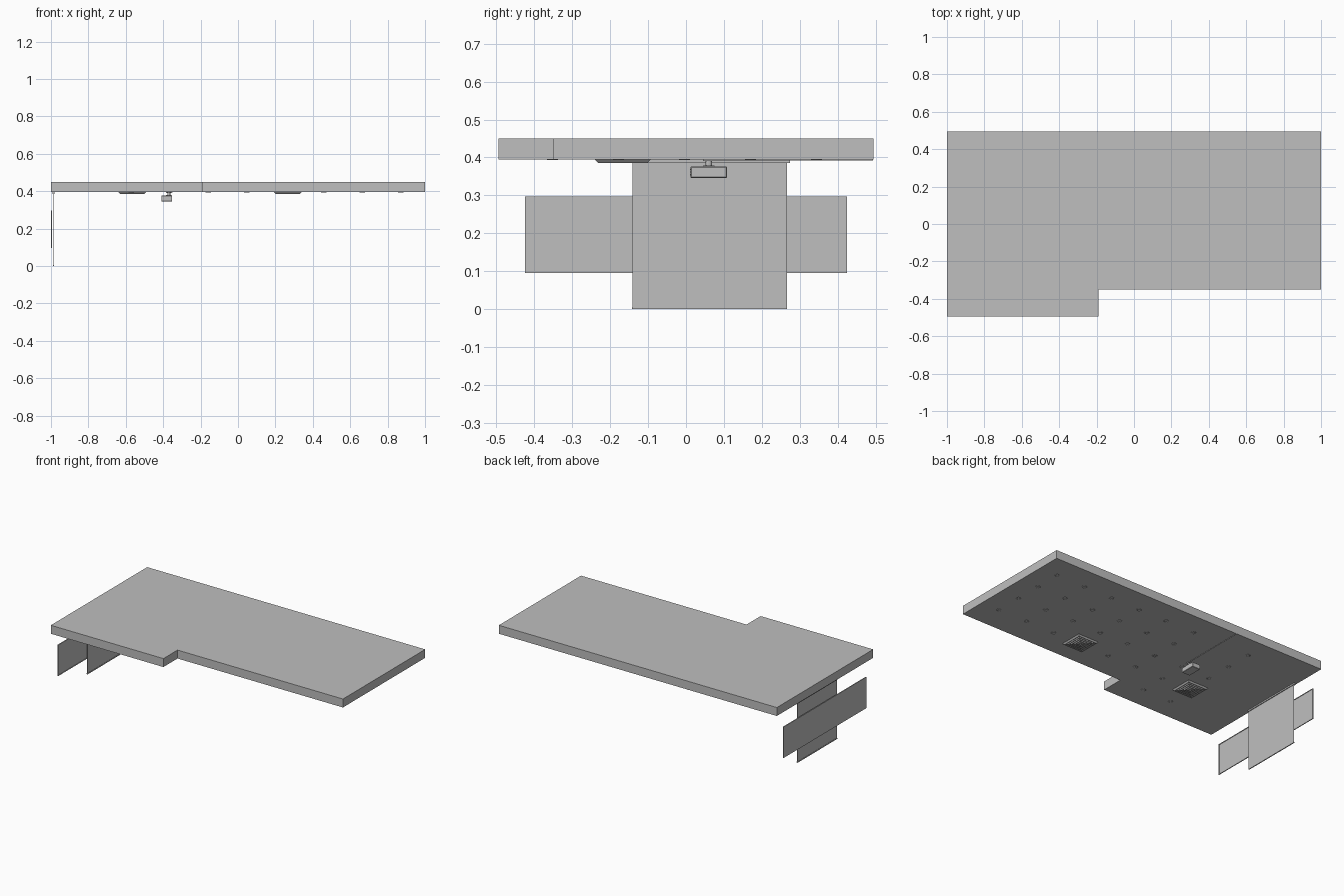
import bpy
import bmesh
import math

cube = bpy.data.objects.get("Cube")
if cube:
    bpy.data.objects.remove(cube, do_unlink=True)

grey = bpy.data.materials.new("plain grey")
grey.use_nodes = True
grey.diffuse_color = (0.52, 0.52, 0.52, 1)
grey.node_tree.nodes["Principled BSDF"].inputs["Base Color"].default_value = grey.diffuse_color

CEILING_Z = 0.395


def finish(name, bm):
    mesh = bpy.data.meshes.new(name)
    bmesh.ops.recalc_face_normals(bm, faces=bm.faces)
    bm.to_mesh(mesh)
    bm.free()
    mesh.materials.append(grey)
    obj = bpy.data.objects.new(name, mesh)
    bpy.context.collection.objects.link(obj)
    return obj


def add_box(bm, x, y, z):
    """Box from three (low, high) ranges."""
    verts = bmesh.ops.create_cube(bm, size=1)["verts"]
    for v in verts:
        for i, (lo, hi) in enumerate((x, y, z)):
            v.co[i] = lo if v.co[i] < 0 else hi


def box(name, x, y, z):
    bm = bmesh.new()
    add_box(bm, x, y, z)
    return finish(name, bm)


def lathe(bm, centre, profile, sides, turn=0.0):
    """Closed ring of (radius, height) points around a vertical axis."""
    rings = []
    for i in range(sides):
        a = math.tau * i / sides + turn
        rings.append([bm.verts.new((centre[0] + r * math.cos(a),
                                    centre[1] + r * math.sin(a), z)) for r, z in profile])
    n = len(profile)
    for i in range(sides):
        a, b = rings[i], rings[(i + 1) % sides]
        for j in range(n):
            k = (j + 1) % n
            bm.faces.new((a[j], a[k], b[k], b[j]))


# Ceiling slab with a stepped front edge
bm = bmesh.new()
outline = [(-1, -0.495), (-0.19, -0.495), (-0.19, -0.35), (1, -0.35), (1, 0.495), (-1, 0.495)]
slab = bm.faces.new([bm.verts.new((x, y, CEILING_Z)) for x, y in outline])
extruded = bmesh.ops.extrude_face_region(bm, geom=[slab])["geom"]
bmesh.ops.translate(bm, vec=(0, 0, 0.055),
                    verts=[g for g in extruded if isinstance(g, bmesh.types.BMVert)])
finish("ceiling_slab", bm)

# Downlights on a regular grid, leaving gaps for vents and projector
columns = [0.87 - 0.206 * i for i in range(8)]
rows = [0.344 - 0.174 * j for j in range(5)]
bm = bmesh.new()
for i, x in enumerate(columns):
    for j, y in enumerate(rows):
        vent_here = j == 3 and i in (3, 7)
        projector_here = i == 6 and j < 2
        outside = j == 4 and i < 6
        if vent_here or projector_here or outside:
            continue
        z = CEILING_Z
        lathe(bm, (x, y), [(0.010, z), (0.010, z - 0.002), (0.014, z - 0.002), (0.015, z)], 16)
finish("downlights", bm)

# Square air vents made of nested sloping louvres
for name, x in (("left_vent", 0.265), ("right_vent", -0.565)):
    bm = bmesh.new()
    y, z = -0.167, CEILING_Z
    for k in range(5):
        r = (0.074 - 0.014 * k) * math.sqrt(2)
        lathe(bm, (x, y), [(r, z), (r - 0.012, z - 0.009),
                           (r - 0.015, z - 0.009), (r - 0.004, z)], 4, math.pi / 4)
    add_box(bm, (x - 0.012, x + 0.012), (y - 0.012, y + 0.012), (z - 0.008, z))
    finish(name, bm)

# Projector hanging from a short stem, with a cable run to the back
body = box("projector_body", (-0.41, -0.352), (0.012, 0.108), (0.346, 0.376))
bevel = body.modifiers.new("soft edges", "BEVEL")
bevel.width = 0.002
bm = bmesh.new()
for k in range(3):
    z = 0.353 + 0.007 * k
    add_box(bm, (-0.404, -0.375), (0.010, 0.0125), (z, z + 0.003))
finish("projector_grille", bm)
bm = bmesh.new()
lathe(bm, (-0.37, 0.06), [(0.004, 0.374), (0.008, 0.374), (0.008, CEILING_Z), (0.004, CEILING_Z)], 12)
add_box(bm, (-0.385, -0.355), (0.045, 0.075), (0.391, CEILING_Z))
add_box(bm, (-0.385, -0.355), (0.045, 0.075), (0.376, 0.379))
finish("projector_mount", bm)
box("projector_cable", (-0.361, -0.358), (0.07, 0.494), (0.392, CEILING_Z))

# Pull-down screen: case, sheet and weighted bottom bar
box("screen_case", (-0.992, -0.980), (-0.14, 0.274), (0.386, CEILING_Z))
box("screen_sheet", (-0.987, -0.985), (-0.141, 0.266), (0.004, 0.388))
box("screen_bottom_bar", (-0.989, -0.983), (-0.142, 0.267), (0, 0.006))

# Wall board with a raised rim behind the screen
bx, by, bz = 0.0045, 0.425, (0.095, 0.297)
box("board_panel", (-1, -0.997), (-by, by), bz)
bm = bmesh.new()
rim = (-0.998, -1 + bx + 0.001)
for s in (-1, 1):
    add_box(bm, rim, sorted((s * by, s * (by - 0.005))), bz)
add_box(bm, rim, (-by, by), (bz[0], bz[0] + 0.004))
add_box(bm, rim, (-by, by), (bz[1] - 0.004, bz[1]))
finish("board_rim", bm)
